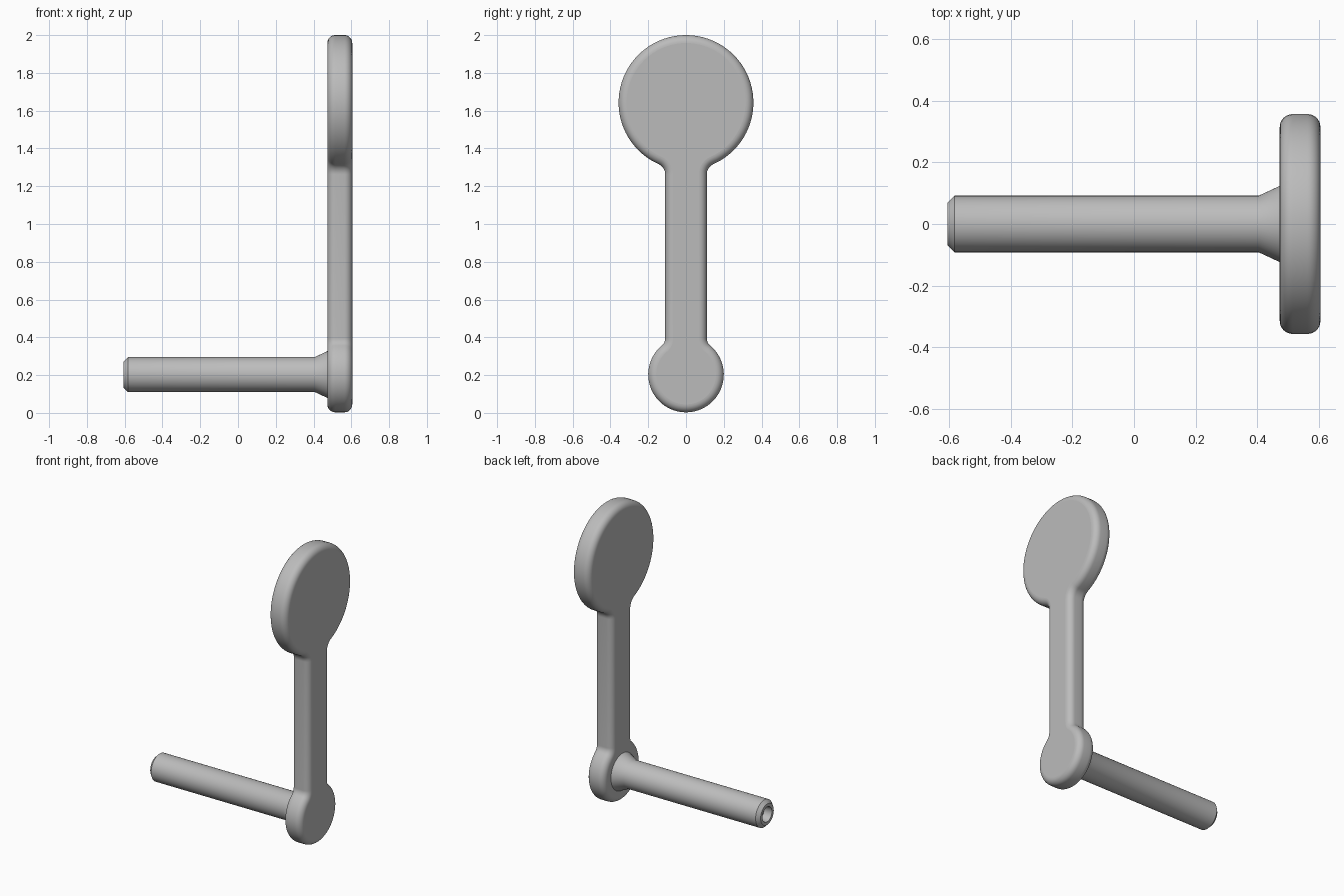
import bpy, bmesh
from math import sin, cos, pi, atan2, sqrt, radians

if "Cube" in bpy.data.objects:
    bpy.data.objects.remove(bpy.data.objects["Cube"])

grey = bpy.data.materials.new("grey_metal")
grey.use_nodes = True
colour = (0.5, 0.5, 0.5, 1)
grey.diffuse_color = colour
grey.node_tree.nodes["Principled BSDF"].inputs["Base Color"].default_value = colour

PIVOT_Z, PAD_Z = 0.203, 1.643          # centres of the hub and the pad
HUB_R, PAD_R, NECK_W = 0.2, 0.357, 0.11
INNER_X, OUTER_X, ROUND = 0.473, 0.605, 0.042


def finish(name, bm, flat_caps=False):
    bmesh.ops.recalc_face_normals(bm, faces=bm.faces)
    mesh = bpy.data.meshes.new(name)
    bm.to_mesh(mesh)
    bm.free()
    mesh.materials.append(grey)
    obj = bpy.data.objects.new(name, mesh)
    bpy.context.collection.objects.link(obj)
    bpy.ops.object.select_all(action='DESELECT')
    obj.select_set(True)
    bpy.context.view_layer.objects.active = obj
    bpy.ops.object.shade_smooth_by_angle(angle=radians(30))
    if flat_caps:
        for p in mesh.polygons:
            if len(p.vertices) > 4:
                p.use_smooth = False
    return obj


def loft(bm, rings):
    rows = [[bm.verts.new(p) for p in ring] for ring in rings]
    for a, b in zip(rows, rows[1:]):
        for i in range(len(a)):
            j = (i + 1) % len(a)
            bm.faces.new((a[i], a[j], b[j], b[i]))
    bm.faces.new(rows[0])
    bm.faces.new(rows[-1])


def arc(cy, cz, r, start, end, n):
    return [(cy + r * cos(start + (end - start) * i / n),
             cz + r * sin(start + (end - start) * i / n)) for i in range(n + 1)]


def outline(d):
    """Lever outline moved inward by d: hub, fillet, neck, fillet, pad, mirrored."""
    def half_end(cz, radius, fillet, up):
        cy = NECK_W + fillet
        dz = sqrt((radius + fillet) ** 2 - cy ** 2)
        a = atan2(dz, cy)
        disc = arc(0, cz, radius - d, -pi / 2, a, 32)
        corner = arc(cy, cz + dz, fillet + d, a - pi, -pi, 8)
        pts = disc + corner
        return pts if up else [(y, 2 * cz - z) for y, z in reversed(pts)]
    side = half_end(PIVOT_Z, HUB_R, 0.05, True) + half_end(PAD_Z, PAD_R, 0.06, False)
    return side + [(-y, z) for y, z in reversed(side[1:-1])]


# Lever: hub, neck and round pad with rolled edges
steps = [i * pi / 16 for i in range(9)]
profile = [(INNER_X + ROUND * (1 - sin(t)), ROUND * (1 - cos(t))) for t in reversed(steps)]
profile += [(OUTER_X - ROUND * (1 - sin(t)), ROUND * (1 - cos(t))) for t in steps]
bm = bmesh.new()
loft(bm, [[(x, y, z) for y, z in outline(d)] for x, d in profile])
finish("lever", bm, True)

# Shaft: hollow chamfered tip, straight rod, flared collar
shaft = [(-0.55, 0.045), (-0.605, 0.05), (-0.605, 0.07), (-0.583, 0.092),
         (0.405, 0.092), (0.476, 0.125)]
bm = bmesh.new()
loft(bm, [[(x, y, z) for y, z in arc(0, PIVOT_Z, r, 0, 2 * pi, 64)[:-1]] for x, r in shaft])
finish("shaft", bm, True)
